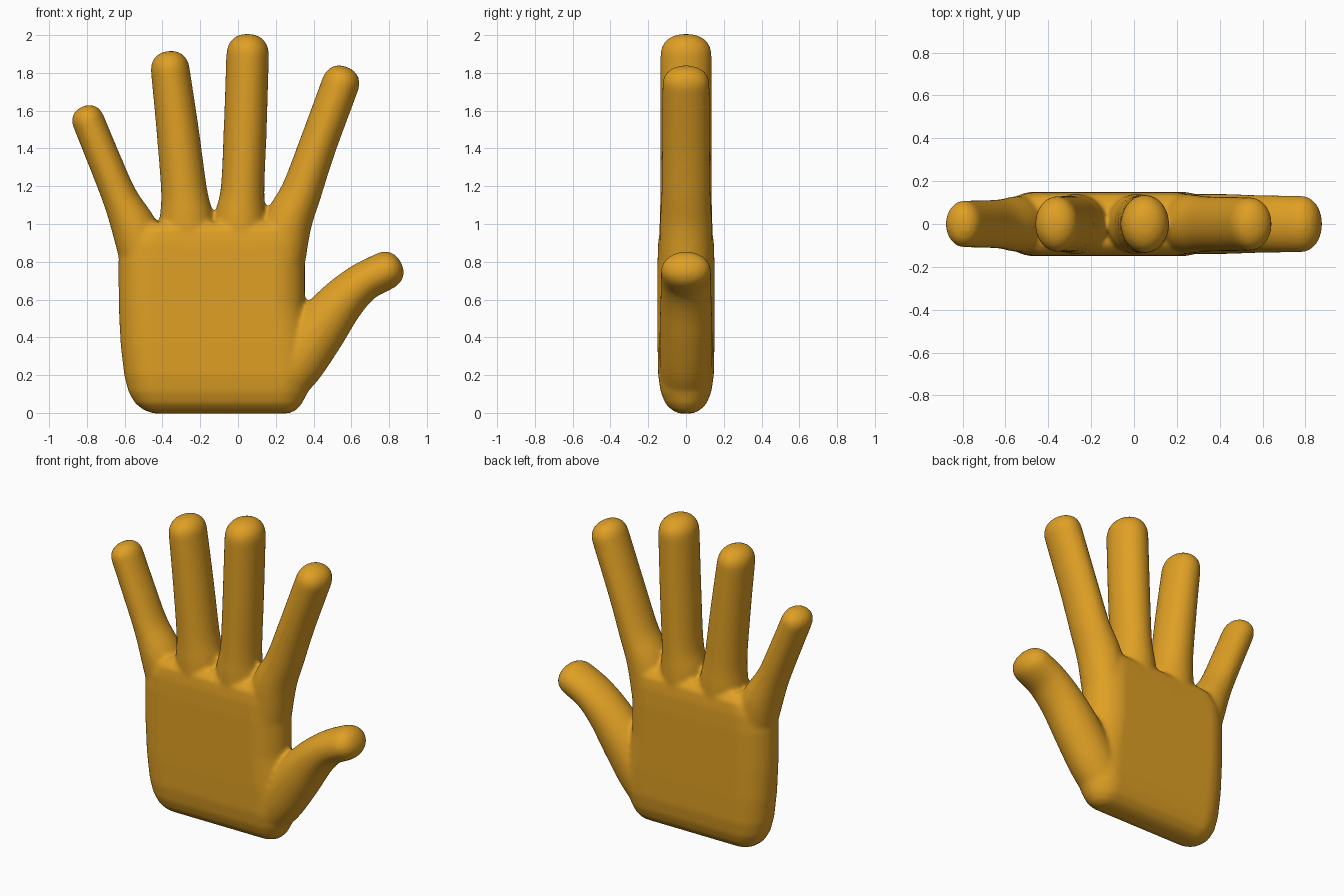
import bpy, bmesh, math
from mathutils import Vector

if "Cube" in bpy.data.objects:
    bpy.data.objects.remove(bpy.data.objects["Cube"])

SIDES = 32
bm = bmesh.new()


def skin(rings):
    """Join a stack of closed rings into a capped tube."""
    vr = [[bm.verts.new(p) for p in r] for r in rings]
    for a, b in zip(vr, vr[1:]):
        for i in range(SIDES):
            j = (i + 1) % SIDES
            bm.faces.new((a[i], a[j], b[j], b[i]))
    bm.faces.new(vr[0][::-1])
    bm.faces.new(vr[-1])


def catmull(pts, steps=6):
    """Smooth a list of (x, z, half width, half depth)."""
    p = [Vector(q) for q in pts]
    p = [2 * p[0] - p[1]] + p + [2 * p[-1] - p[-2]]
    out = []
    for k in range(1, len(p) - 2):
        a, b, c, d = p[k - 1:k + 3]
        for s in range(steps):
            t = s / steps
            out.append(0.5 * (2 * b + (c - a) * t + (2 * a - 5 * b + 4 * c - d) * t * t
                              + (3 * b - a - 3 * c + d) * t ** 3))
    return out + [p[-2]]


def digit(pts):
    """Tapered finger along a path, ending in a blunt round tip."""
    path = catmull(pts)
    tip = path[-1]
    d = Vector((tip[0] - path[-2][0], tip[1] - path[-2][1])).normalized()
    secs = []
    for i, q in enumerate(path):
        a, b = path[max(i - 1, 0)], path[min(i + 1, len(path) - 1)]
        t = Vector((b[0] - a[0], b[1] - a[1])).normalized()
        secs.append((q[0], q[1], q[2], q[3], t))
    for k in range(1, 9):                       # rounded tip
        u = math.sin(k / 8 * math.pi / 2) * 0.998
        f = (1 - u ** 2.3) ** (1 / 2.3)
        h = u * tip[2] * 1.03
        secs.append((tip[0] + d.x * h, tip[1] + d.y * h, tip[2] * f, tip[3] * f, d))
    rings = []
    for x, z, w, dep, t in secs:
        ring = []
        for i in range(SIDES):
            a = 2 * math.pi * i / SIDES
            c = math.cos(a) * w
            ring.append((x + t.y * c, math.sin(a) * dep, z - t.x * c))
        rings.append(ring)
    skin(rings)


# palm: (left x, right x, z, half depth), flat faces with rounded sides
palm = [(-0.45, 0.27, -0.003, 0.035), (-0.50, 0.31, 0.015, 0.075), (-0.545, 0.34, 0.05, 0.11),
        (-0.58, 0.37, 0.11, 0.134), (-0.603, 0.40, 0.20, 0.148), (-0.622, 0.39, 0.36, 0.151),
        (-0.632, 0.355, 0.56, 0.151), (-0.634, 0.355, 0.80, 0.151),
        (-0.62, 0.355, 0.90, 0.148), (-0.57, 0.34, 0.97, 0.138), (-0.50, 0.30, 1.01, 0.10)]
rings = []
for x0, x1, z, dep in palm:
    e = dep * 1.15
    ring = []
    for i in range(SIDES):
        a = 2 * math.pi * (i + 0.5) / SIDES
        cx = x1 - e if math.cos(a) > 0 else x0 + e
        ring.append((cx + e * math.cos(a), dep * math.sin(a), z))
    rings.append(ring)
skin(rings)

# little, ring, middle and index fingers, then the thumb
digit([(-0.49, 0.80, 0.13, 0.13), (-0.545, 0.97, 0.122, 0.13), (-0.625, 1.14, 0.094, 0.115),
       (-0.70, 1.32, 0.088, 0.112), (-0.79, 1.54, 0.086, 0.11)])
digit([(-0.26, 0.80, 0.15, 0.14), (-0.272, 1.02, 0.143, 0.14), (-0.286, 1.18, 0.122, 0.134),
       (-0.32, 1.50, 0.112, 0.132), (-0.358, 1.81, 0.103, 0.13)])
digit([(0.01, 0.80, 0.14, 0.14), (0.012, 1.02, 0.138, 0.14), (0.024, 1.18, 0.116, 0.136),
       (0.038, 1.50, 0.114, 0.136), (0.051, 1.89, 0.113, 0.136)])
digit([(0.22, 0.80, 0.135, 0.14), (0.262, 1.00, 0.128, 0.138), (0.335, 1.17, 0.108, 0.13),
       (0.42, 1.41, 0.10, 0.127), (0.54, 1.735, 0.10, 0.125)])
digit([(0.22, 0.14, 0.13, 0.13), (0.31, 0.27, 0.15, 0.14), (0.43, 0.44, 0.145, 0.14),
       (0.55, 0.59, 0.122, 0.136), (0.66, 0.69, 0.105, 0.134), (0.77, 0.748, 0.102, 0.133)])

bmesh.ops.recalc_face_normals(bm, faces=bm.faces)
mesh = bpy.data.meshes.new("hand")
bm.to_mesh(mesh)
bm.free()
hand = bpy.data.objects.new("hand", mesh)
bpy.context.collection.objects.link(hand)

skin_mat = bpy.data.materials.new("golden orange")
skin_mat.diffuse_color = (0.74, 0.35, 0.018, 1)
skin_mat.use_nodes = True
skin_mat.node_tree.nodes["Principled BSDF"].inputs["Base Color"].default_value = skin_mat.diffuse_color
mesh.materials.append(skin_mat)

# fuse the parts and soften the joins
rm = hand.modifiers.new("fuse", 'REMESH')
rm.mode = 'VOXEL'
rm.voxel_size = 0.0125
rm.use_smooth_shade = True
sm = hand.modifiers.new("soften", 'SMOOTH')
sm.factor = 0.5
sm.iterations = 10
for p in mesh.polygons:
    p.use_smooth = True
